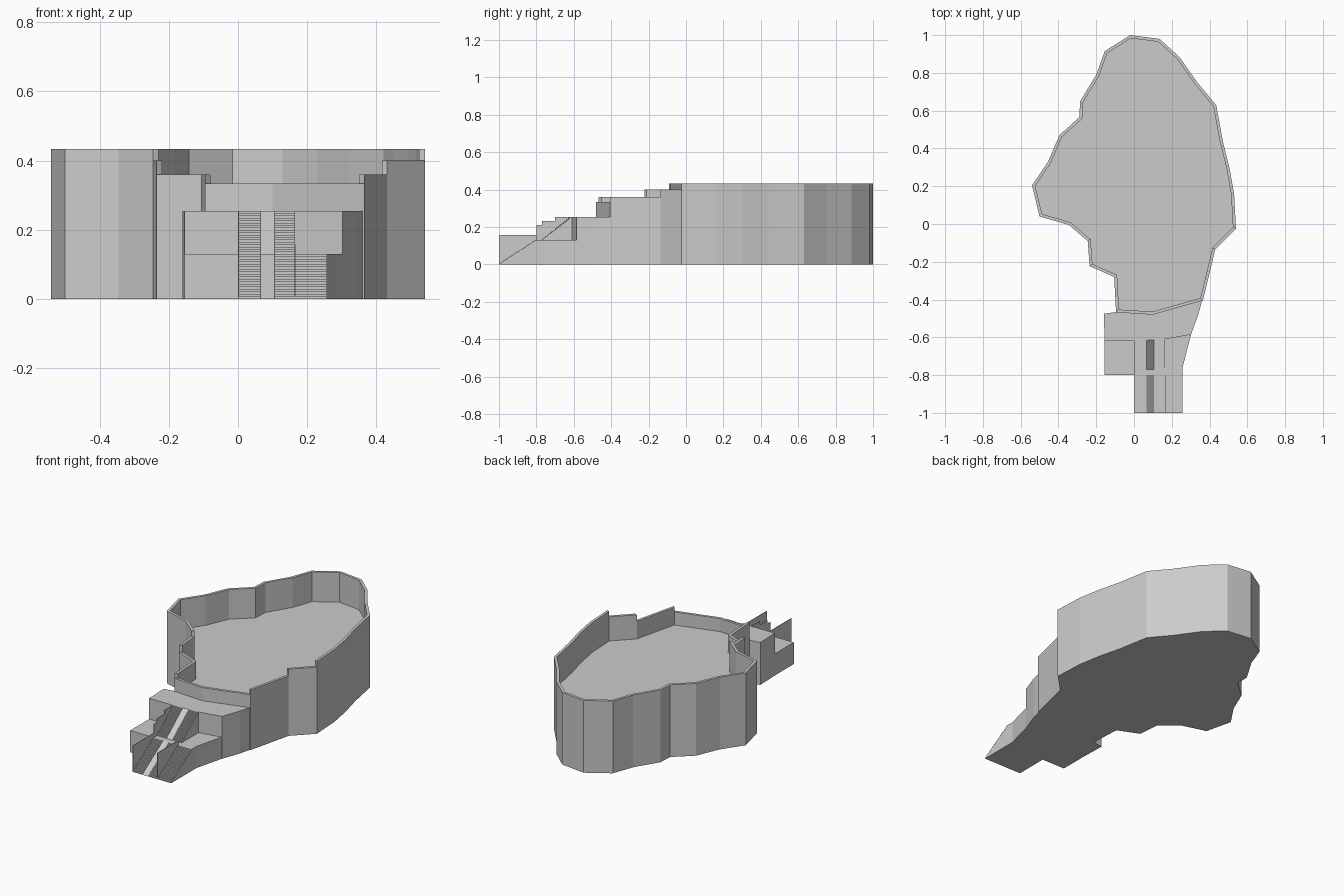
import bpy, bmesh
from mathutils import Vector

if "Cube" in bpy.data.objects:
    bpy.data.objects.remove(bpy.data.objects["Cube"])


def finish(name, bm):
    me = bpy.data.meshes.new(name)
    bm.to_mesh(me)
    bm.free()
    ob = bpy.data.objects.new(name, me)
    bpy.context.collection.objects.link(ob)
    return ob


def extrude(name, pts, vec):
    """Closed prism: a flat outline swept along vec."""
    bm = bmesh.new()
    face = bm.faces.new([bm.verts.new(p) for p in pts])
    ret = bmesh.ops.extrude_face_region(bm, geom=[face])
    moved = [g for g in ret["geom"] if isinstance(g, bmesh.types.BMVert)]
    bmesh.ops.translate(bm, verts=moved, vec=vec)
    bmesh.ops.recalc_face_normals(bm, faces=bm.faces)
    return finish(name, bm)


def slab(name, outline, height):
    return extrude(name, [(x, y, 0) for x, y in outline], (0, 0, height))


def side_profile(name, yz, x0, x1):
    return extrude(name, [(x0, y, z) for y, z in yz], (x1 - x0, 0, 0))


def stairs(name, x0, x1, y0, y1, z0, z1, n=18):
    dy, dz = (y1 - y0) / n, (z1 - z0) / n
    yz = [(y0, z0)]
    for i in range(n):
        yz += [(y0 + i * dy, z0 + (i + 1) * dz), (y0 + (i + 1) * dy, z0 + (i + 1) * dz)]
    yz.append((y1, z0))
    return side_profile(name, yz, x0, x1)


# Terrace: sunken floor with a parapet whose height changes per side
FLOOR, HIGH, FRONT, THICK = 0.255, 0.433, 0.333, 0.016
outline = [(-0.02, 1.0), (0.135, 0.98), (0.24, 0.885), (0.335, 0.75), (0.435, 0.63),
           (0.47, 0.44), (0.505, 0.30), (0.53, 0.16), (0.54, -0.025), (0.43, -0.135),
           (0.365, -0.405), (0.10, -0.48), (-0.095, -0.468), (-0.105, -0.28),
           (-0.235, -0.223), (-0.245, -0.09), (-0.345, -0.005), (-0.5, 0.04),
           (-0.54, 0.205), (-0.455, 0.33), (-0.395, 0.47), (-0.29, 0.565),
           (-0.285, 0.65), (-0.20, 0.79), (-0.155, 0.915)]
low = {8: 0.40, 9: 0.36, 10: FRONT, 11: FRONT, 12: 0.36, 13: 0.36, 14: 0.40}
n = len(outline)
heights = [low.get(i, HIGH) for i in range(n)]
outer = [Vector(p) for p in outline]
inner = []
for i, p in enumerate(outer):
    d0 = (p - outer[i - 1]).normalized()
    d1 = (outer[(i + 1) % n] - p).normalized()
    n0, n1 = Vector((d0.y, -d0.x)), Vector((d1.y, -d1.x))
    inner.append(p + (n0 + n1) * THICK / (1 + n0.dot(n1)))

bm = bmesh.new()


def poly(*corners):
    bm.faces.new([bm.verts.new((p.x, p.y, z)) for p, z in corners])


poly(*[(p, 0) for p in outer])
poly(*[(p, FLOOR) for p in reversed(inner)])
for i in range(n):
    j, h, prev = (i + 1) % n, heights[i], heights[i - 1]
    a, b, c, d = outer[i], outer[j], inner[i], inner[j]
    poly((a, 0), (a, h), (b, h), (b, 0))
    poly((c, h), (d, h), (b, h), (a, h))
    poly((c, FLOOR), (d, FLOOR), (d, h), (c, h))
    if prev != h:
        poly((c, h), (a, h), (a, prev), (c, prev))
bmesh.ops.remove_doubles(bm, verts=bm.verts, dist=0.0001)
finish("terrace", bm)

# Upper platform and lower landing in front of the terrace
slab("upper_platform", [(-0.16, -0.475), (-0.155, -0.62), (0, -0.62), (0.165, -0.61),
                        (0.302, -0.585), (0.342, -0.475), (0.36, -0.405), (0.10, -0.475),
                        (-0.095, -0.466)], 0.2545)
slab("lower_landing", [(-0.155, -0.61), (-0.155, -0.80), (0.257, -0.80), (0.257, -0.76),
                       (0.3015, -0.586), (0.165, -0.60)], 0.13)

# Two flights of steps, each with a smooth ramp strip
stairs("lower_stairs_left", 0, 0.065, -1, -0.80, 0, 0.13)
stairs("lower_stairs_middle", 0.105, 0.165, -1, -0.80, 0, 0.13)
stairs("lower_stairs_right", 0.165, 0.257, -1, -0.80, 0, 0.13)
stairs("upper_stairs_left", 0, 0.065, -0.77, -0.615, 0.13, 0.2545)
stairs("upper_stairs_right", 0.105, 0.165, -0.77, -0.61, 0.13, 0.2545)
side_profile("lower_ramp", [(-1, 0), (-0.80, 0.13), (-0.80, 0)], 0.065, 0.105)
side_profile("upper_ramp", [(-0.77, 0.13), (-0.615, 0.2545), (-0.615, 0.13)], 0.065, 0.105)

# Thin balustrade panels
for name, x in (("left_balustrade", 0.0), ("middle_balustrade", 0.163)):
    side_profile(name, [(-1, 0), (-1, 0.157), (-0.80, 0.157), (-0.80, 0)], x, x + 0.003)
side_profile("stepped_balustrade", [(-0.80, 0.13), (-0.80, 0.21), (-0.77, 0.21), (-0.77, 0.232),
                                    (-0.70, 0.232), (-0.70, 0.2545), (-0.615, 0.2545),
                                    (-0.615, 0.13)], 0, 0.003)
